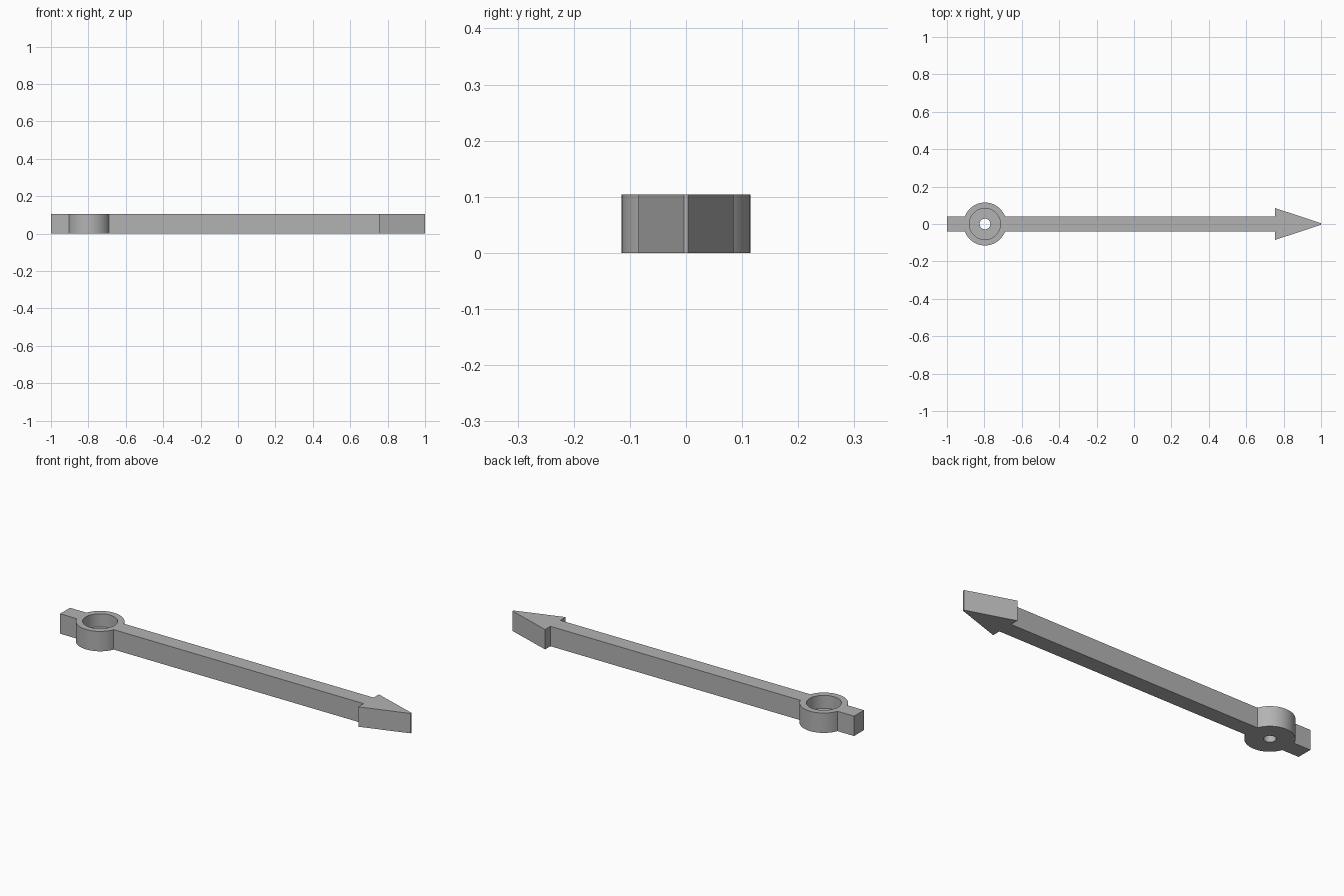
import bpy
import bmesh
from math import asin, cos, pi, sin

cube = bpy.data.objects.get("Cube")
if cube:
    bpy.data.objects.remove(cube, do_unlink=True)

HEIGHT = 0.104
HUB_X, HUB_R = -0.797, 0.115
RECESS_R, RECESS_FLOOR = 0.083, 0.036
HOLE_R = 0.029
BAR_W = 0.041                 # half width of the bar
HEAD_X, HEAD_W = 0.755, 0.085  # arrowhead base and half width
TIP_W = 0.004

grey = bpy.data.materials.new("plain grey")
grey.use_nodes = True
colour = (0.45, 0.45, 0.45, 1)
grey.diffuse_color = colour
grey.node_tree.nodes["Principled BSDF"].inputs["Base Color"].default_value = colour


def prism(name, outline, z0, z1):
    """Extrude a counter-clockwise outline from z0 to z1."""
    bm = bmesh.new()
    base = bm.faces.new([bm.verts.new((x, y, z0)) for x, y in outline])
    top = bmesh.ops.extrude_face_region(bm, geom=[base])["geom"]
    verts = [v for v in top if isinstance(v, bmesh.types.BMVert)]
    bmesh.ops.translate(bm, verts=verts, vec=(0, 0, z1 - z0))
    bmesh.ops.recalc_face_normals(bm, faces=bm.faces)
    mesh = bpy.data.meshes.new(name)
    bm.to_mesh(mesh)
    bm.free()
    mesh.materials.append(grey)
    obj = bpy.data.objects.new(name, mesh)
    bpy.context.collection.objects.link(obj)
    return obj


def arc(radius, start, end, steps):
    angles = [start + (end - start) * i / steps for i in range(steps + 1)]
    return [(HUB_X + radius * cos(a), radius * sin(a)) for a in angles]


# Pointer outline: upper half from tip to tail, then mirrored
join = asin(BAR_W / HUB_R)
upper = [(1, TIP_W), (HEAD_X, HEAD_W), (HEAD_X, BAR_W)]
upper += arc(HUB_R, join, pi - join, 20)
upper += [(-1, BAR_W)]
lower = [(x, -y) for x, y in reversed(upper)]
pointer = prism("pointer_hand", upper + lower, 0, HEIGHT)

# Hub recess and through hole
cutters = [
    prism("recess_cutter", arc(RECESS_R, 0, 2 * pi, 40)[:-1], RECESS_FLOOR, HEIGHT + 0.1),
    prism("hole_cutter", arc(HOLE_R, 0, 2 * pi, 16)[:-1], -0.1, HEIGHT + 0.05),
]
bpy.ops.object.select_all(action="DESELECT")
bpy.context.view_layer.objects.active = pointer
pointer.select_set(True)
for cutter in cutters:
    cutter.hide_render = True
    mod = pointer.modifiers.new(cutter.name, "BOOLEAN")
    mod.operation = "DIFFERENCE"
    mod.solver = "EXACT"
    mod.object = cutter
    bpy.ops.object.modifier_apply(modifier=mod.name)
    bpy.data.objects.remove(cutter, do_unlink=True)

# Smooth the round walls, keep corners sharp
bpy.ops.object.shade_smooth_by_angle(angle=pi / 6)
